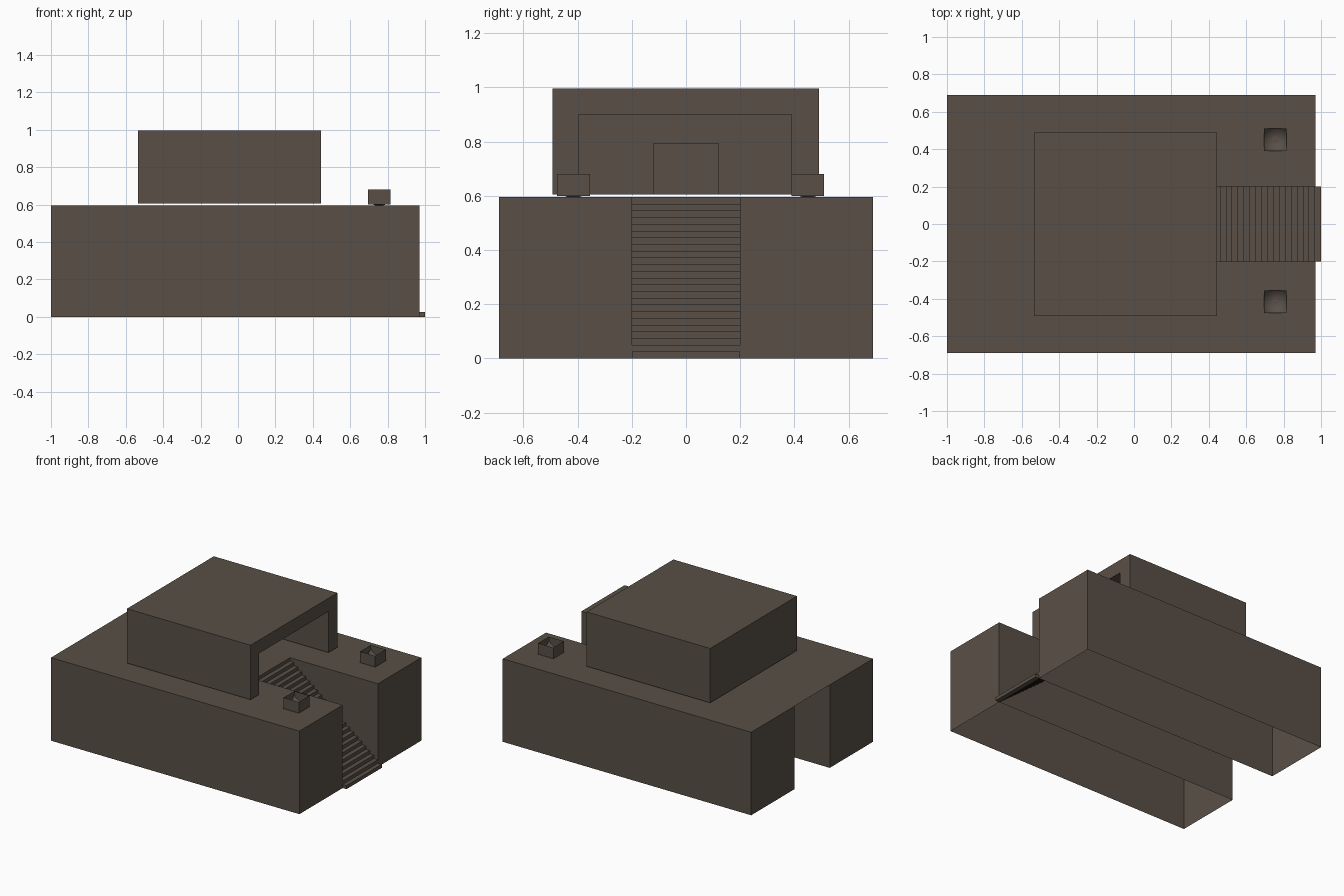
import bpy, bmesh, math

if "Cube" in bpy.data.objects:
    bpy.data.objects.remove(bpy.data.objects["Cube"])

stone = bpy.data.materials.new("dark_stone")
stone.diffuse_color = (0.10, 0.08, 0.062, 1)
stone.use_nodes = True
stone.node_tree.nodes["Principled BSDF"].inputs["Base Color"].default_value = stone.diffuse_color


def finish(bm, name, merge=True):
    if merge:
        bmesh.ops.remove_doubles(bm, verts=bm.verts, dist=0.0001)
    me = bpy.data.meshes.new(name)
    bm.to_mesh(me)
    bm.free()
    ob = bpy.data.objects.new(name, me)
    bpy.context.collection.objects.link(ob)
    me.materials.append(stone)
    return ob


def add_box(bm, lo, hi, skip=()):
    """Box between two corners; skip drops faces by axis letter, e.g. '-z'."""
    r = bmesh.ops.create_cube(bm, size=1)
    for v in r["verts"]:
        v.co = [lo[i] if v.co[i] < 0 else hi[i] for i in range(3)]
    bm.normal_update()
    faces = {f for v in r["verts"] for f in v.link_faces}
    drop = []
    for f in faces:
        n = f.normal
        i = max(range(3), key=lambda k: abs(n[k]))
        if ("+" if n[i] > 0 else "-") + "xyz"[i] in skip:
            drop.append(f)
    bmesh.ops.delete(bm, geom=drop, context="FACES")


# Platform: two hollow blocks, open below, bridged by a thin deck
TOP, STAIR_END = 0.595, 0.24
bm = bmesh.new()
for lo, hi in ((-0.69, -0.2), (0.2, 0.69)):
    add_box(bm, (-1, lo, 0), (0.97, hi, TOP), ("-z",))
bm.faces.new([bm.verts.new((x, y, TOP)) for x, y in
              ((-1, -0.2), (STAIR_END, -0.2), (STAIR_END, 0.2), (-1, 0.2))])
finish(bm, "platform", merge=False)

# Staircase: thin bars climbing through the slot
N = 24
rise, run = TOP / N, (1 - STAIR_END) / N
bm = bmesh.new()
for i in range(N):
    front = 1 - i * run
    add_box(bm, (front - run - 0.002, -0.2, i * rise), (front, 0.2, (i + 1) * rise))
finish(bm, "staircase", merge=False)

# Building: block with a deep porch and a doorway behind it
bm = bmesh.new()
add_box(bm, (-0.535, -0.493, 0.605), (0.445, 0.49, 0.995))
building = finish(bm, "building")
for name, lo, hi in (("porch_cutter", (-0.05, -0.397, 0.5), (0.6, 0.39, 0.9)),
                     ("door_cutter", (-0.35, -0.12, 0.5), (0.1, 0.12, 0.793))):
    bm = bmesh.new()
    add_box(bm, lo, hi)
    cutter = finish(bm, name)
    mod = building.modifiers.new(name, "BOOLEAN")
    mod.operation, mod.solver, mod.object = "DIFFERENCE", "EXACT", cutter
    bpy.context.view_layer.objects.active = building
    bpy.ops.object.modifier_apply(modifier=name)
    bpy.data.objects.remove(cutter)

# Fire bowls: open square boxes with a round bowl inside
H, R, Z = 0.06, 0.087, 0.68
for name, cy in (("front_fire_bowl", -0.415), ("back_fire_bowl", 0.45)):
    cx = 0.755
    bm = bmesh.new()
    add_box(bm, (cx - H, cy - H, 0.6), (cx + H, cy + H, Z), ("+z", "-z"))
    r = bmesh.ops.create_grid(bm, x_segments=14, y_segments=14, size=H)
    for v in r["verts"]:
        v.co.z = Z - math.sqrt(R * R - v.co.x ** 2 - v.co.y ** 2)
        v.co.x += cx
        v.co.y += cy
    for f in {f for v in r["verts"] for f in v.link_faces}:
        f.smooth = True
    finish(bm, name, merge=False)
